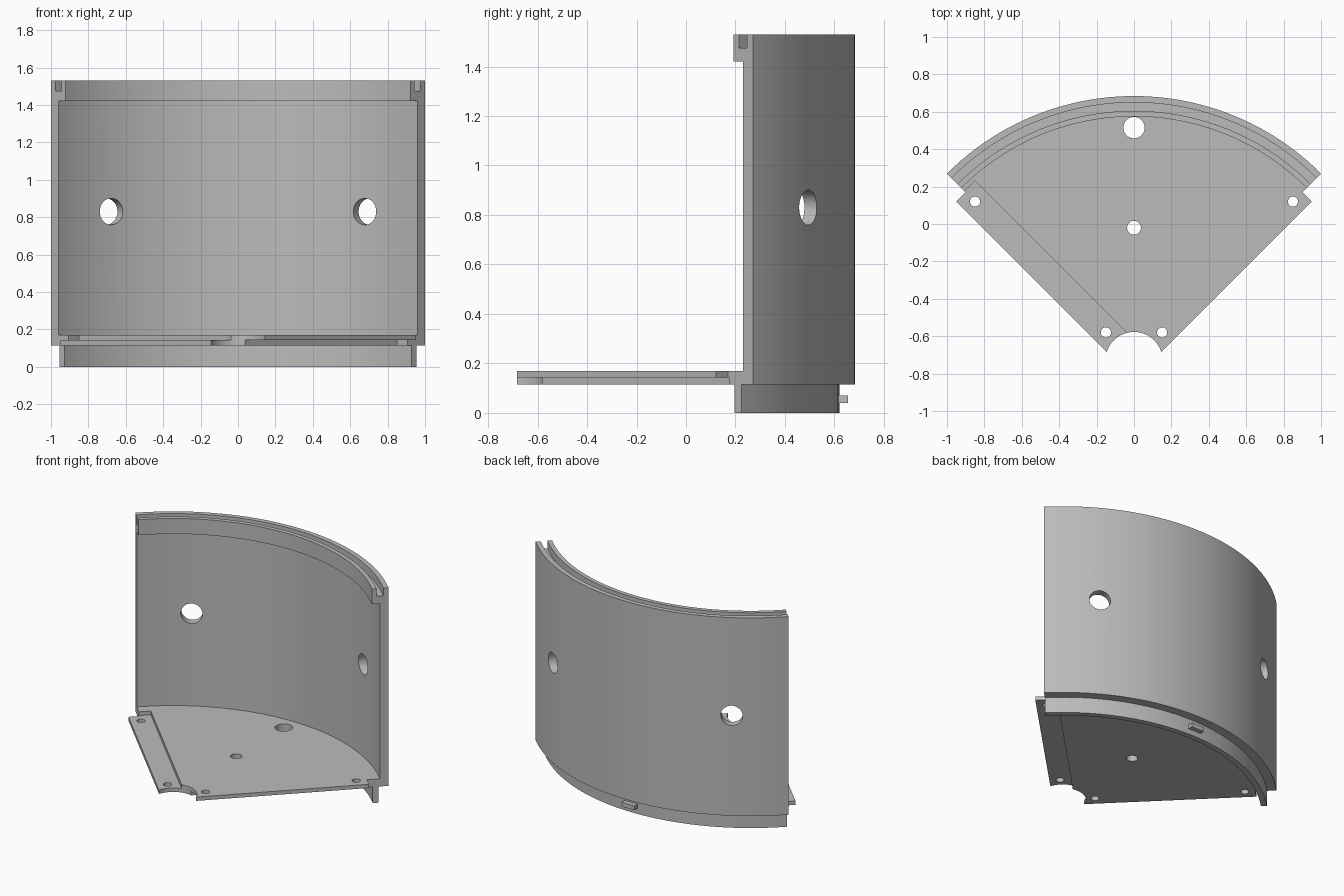
import bpy, bmesh
from math import sin, cos, pi, radians, sqrt
from mathutils import Matrix, Vector

cube = bpy.data.objects.get("Cube")
if cube:
    bpy.data.objects.remove(cube, do_unlink=True)

CY = -0.73                     # y of the sector's centre
R_OUT, R_IN = 1.414, 1.357     # wall radii
BASE, MID, FLOOR = 0.115, 0.143, 0.17
STEPS = 48

grey = bpy.data.materials.new("light grey")
grey.use_nodes = True
colour = (0.5, 0.5, 0.5, 1)
grey.diffuse_color = colour
grey.node_tree.nodes["Principled BSDF"].inputs["Base Color"].default_value = colour


def make(name, bm):
    bmesh.ops.recalc_face_normals(bm, faces=bm.faces)
    mesh = bpy.data.meshes.new(name)
    bm.to_mesh(mesh)
    bm.free()
    mesh.materials.append(grey)
    ob = bpy.data.objects.new(name, mesh)
    bpy.context.collection.objects.link(ob)
    return ob


def sweep(name, profile):
    """Sweep a closed (radius, z) profile through the quarter turn."""
    bm = bmesh.new()
    rings = []
    for i in range(STEPS + 1):
        a = radians(-45 + 90 * i / STEPS)
        rings.append([bm.verts.new((r * sin(a), CY + r * cos(a), z)) for r, z in profile])
    n = len(profile)
    for p, q in zip(rings, rings[1:]):
        for j in range(n):
            k = (j + 1) % n
            bm.faces.new((p[j], p[k], q[k], q[j]))
    bm.faces.new(rings[0])
    bm.faces.new(rings[-1])
    return make(name, bm)


def slab(name, outline, z0, z1):
    """Extrude a flat outline between two heights."""
    bm = bmesh.new()
    face = bm.faces.new([bm.verts.new((x, y, z0)) for x, y in outline])
    new = bmesh.ops.extrude_face_region(bm, geom=[face])["geom"]
    bmesh.ops.translate(bm, vec=(0, 0, z1 - z0),
                        verts=[v for v in new if isinstance(v, bmesh.types.BMVert)])
    return make(name, bm)


def drill(ob, centre, radius, axis=(0, 0, 1), segments=40):
    """Cut a round hole through an object."""
    bm = bmesh.new()
    turn = Vector((0, 0, 1)).rotation_difference(Vector(axis)).to_matrix().to_4x4()
    bmesh.ops.create_cone(bm, cap_ends=True, segments=segments, radius1=radius, radius2=radius,
                          depth=0.5, matrix=Matrix.Translation(centre) @ turn)
    cutter = make("hole_cutter", bm)
    cutter.hide_render = True
    mod = ob.modifiers.new("hole", 'BOOLEAN')
    mod.operation, mod.solver, mod.object = 'DIFFERENCE', 'EXACT', cutter
    bpy.context.view_layer.objects.active = ob
    bpy.ops.object.modifier_apply(modifier=mod.name)
    bpy.data.objects.remove(cutter, do_unlink=True)


def edge_point(side, along, inward):
    """Point measured along one straight edge of the sector and inward from it."""
    return (side * (along - inward) / sqrt(2), CY + (along + inward) / sqrt(2))


# Curved wall with a thick grooved rim
wall = sweep("curved_wall", [
    (R_IN, BASE), (R_OUT, BASE), (R_OUT, 1.53), (1.38, 1.53), (1.38, 1.475),
    (1.335, 1.475), (1.335, 1.53), (1.305, 1.53), (1.305, 1.42), (R_IN, 1.42)])
for side in (-1, 1):
    a = radians(30 * side)
    drill(wall, (1.385 * sin(a), CY + 1.385 * cos(a), 0.83), 0.071, (sin(a), cos(a), 0))

# Lip below the wall, with its locating tab
lip = sweep("bottom_lip", [(1.31, 0), (1.35, 0), (1.35, BASE), (1.31, BASE)])
tab = slab("locating_tab", [(-0.05, 0.6), (0.05, 0.6), (0.05, 0.655), (-0.05, 0.655)], 0.04, 0.07)

# Floor in two mirrored layers: a flange on one edge, a matching recess on the other
outline = [edge_point(-1, 0.1, -0.07), edge_point(-1, 1.273, -0.07), edge_point(-1, 1.273, 0)]
for i in range(STEPS + 1):
    a = radians(-45 + 90 * i / STEPS)
    outline.append((R_IN * sin(a), CY + R_IN * cos(a)))
outline += [edge_point(1, 1.28, 0), edge_point(1, 1.28, 0.078), edge_point(1, 0.078, 0.078)]
lower = slab("floor_lower_layer", outline, BASE, MID)
upper = slab("floor_upper_layer", [(-x, y) for x, y in outline], MID, FLOOR)

holes = [(0, CY, 0.153), (0, 0.515, 0.057), (0, -0.02, 0.037)]
for side in (-1, 1):
    holes += [(side * 0.85, 0.12, 0.027), (side * 0.15, -0.58, 0.027)]
for layer in (lower, upper):
    for x, y, r in holes:
        drill(layer, (x, y, MID), r)

# Smooth curves, sharp edges
for ob in (wall, lip, tab, lower, upper):
    bpy.ops.object.select_all(action='DESELECT')
    ob.select_set(True)
    bpy.context.view_layer.objects.active = ob
    bpy.ops.object.shade_smooth_by_angle(angle=radians(30))
